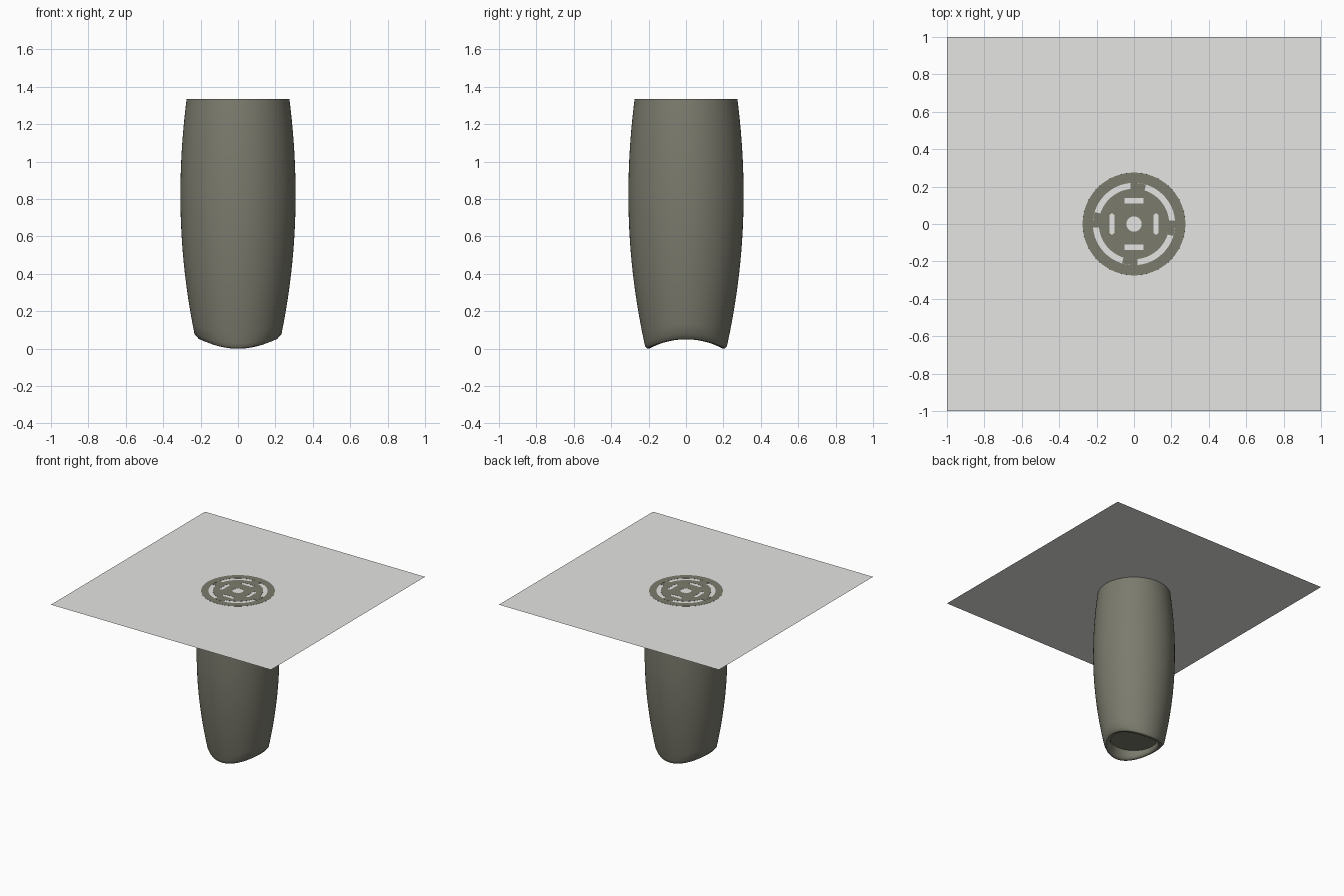
import bpy, bmesh, math

if "Cube" in bpy.data.objects:
    bpy.data.objects.remove(bpy.data.objects["Cube"])

TOP = 1.335
SEG = 96


def material(name, rgb):
    m = bpy.data.materials.new(name)
    m.diffuse_color = (*rgb, 1)
    m.use_nodes = True
    m.node_tree.nodes["Principled BSDF"].inputs["Base Color"].default_value = m.diffuse_color
    return m


OLIVE = material("olive_grey", (0.20, 0.198, 0.155))
PALE = material("pale_grey", (0.78, 0.78, 0.765))


def add_mesh(name, bm, mat):
    bmesh.ops.recalc_face_normals(bm, faces=bm.faces)
    me = bpy.data.meshes.new(name)
    bm.to_mesh(me)
    bm.free()
    ob = bpy.data.objects.new(name, me)
    bpy.context.collection.objects.link(ob)
    me.materials.append(mat)
    return ob


def select_only(ob):
    bpy.ops.object.select_all(action='DESELECT')
    ob.select_set(True)
    bpy.context.view_layer.objects.active = ob


def barrel_radius(z):
    return 0.308 - (0.137 if z < 0.82 else 0.126) * (z - 0.82) ** 2


# Barrel body: rings from the recessed floor, round the saddle-shaped lip,
# up the bulging wall, over the rim and down into the top bore
def ring_points(kind, a, b, ang):
    saddle = 0.05 * math.cos(ang) ** 2
    if kind == "lip":            # radius a, height b above the saddle
        r, z = a, saddle + b
    elif kind == "wall":         # fraction a of the way up
        z = saddle + 0.028 + (TOP - saddle - 0.028) * a
        r = barrel_radius(z)
    else:                        # level ring
        r, z = a, b
    return (r * math.cos(ang), r * math.sin(ang), z)


rings = [("flat", 0.177, 0.085), ("lip", 0.179, 0.024), ("lip", 0.184, 0.010),
         ("lip", 0.192, 0.002), ("lip", 0.201, 0.0), ("lip", 0.211, 0.003),
         ("lip", 0.218, 0.012)]
rings += [("wall", i / 24, 0) for i in range(25)]
rings += [("flat", 0.22, TOP), ("flat", 0.22, 1.22)]

bm = bmesh.new()
loops = [[bm.verts.new(ring_points(*r, 2 * math.pi * i / SEG)) for i in range(SEG)]
         for r in rings]
for lo, hi in zip(loops, loops[1:]):
    for i in range(SEG):
        j = (i + 1) % SEG
        bm.faces.new((lo[i], lo[j], hi[j], hi[i]))
bm.faces.new(loops[0])
bm.faces.new(loops[-1])
body = add_mesh("barrel_body", bm, OLIVE)
select_only(body)
bpy.ops.object.shade_smooth_by_angle(angle=math.radians(35))

# Slotted cap: filled outline with four locking tabs, slots and a centre hole
curve = bpy.data.curves.new("slotted_cap", 'CURVE')
curve.dimensions = '2D'
curve.fill_mode = 'BOTH'
curve.extrude = 0.04


def outline(points):
    s = curve.splines.new('POLY')
    s.points.add(len(points) - 1)
    for p, (x, y) in zip(s.points, points):
        p.co = (x, y, 0, 1)
    s.use_cyclic_u = True


def arc(r, a0, a1, n):
    return [(r * math.cos(math.radians(a0 + (a1 - a0) * i / n)),
             r * math.sin(math.radians(a0 + (a1 - a0) * i / n))) for i in range(n + 1)]


edge = []
for k in range(4):
    mid = 90 * k - 6
    edge += arc(0.219, mid - 11, mid + 11, 6) + arc(0.188, mid + 11.3, mid + 78.7, 18)
outline(edge)
outline(arc(0.041, 0, 345, 23))
for s in (-1, 1):
    outline([(-0.05, s * 0.11), (0.05, s * 0.11), (0.05, s * 0.14), (-0.05, s * 0.14)])
    cx = s * 0.118                # upright slots have rounded ends
    outline([(cx + x, 0.042 + y) for x, y in arc(0.014, 0, 180, 8)] +
            [(cx + x, -0.042 + y) for x, y in arc(0.014, 180, 360, 8)])
cap = bpy.data.objects.new("slotted_cap", curve)
bpy.context.collection.objects.link(cap)
cap.location.z = TOP - 0.04
curve.materials.append(OLIVE)
select_only(cap)
bpy.ops.object.convert(target='MESH')

# Thin square sheet just below the rim level
bm = bmesh.new()
bmesh.ops.create_grid(bm, x_segments=1, y_segments=1, size=1)
sheet = add_mesh("square_sheet", bm, PALE)
sheet.location.z = TOP - 0.001
